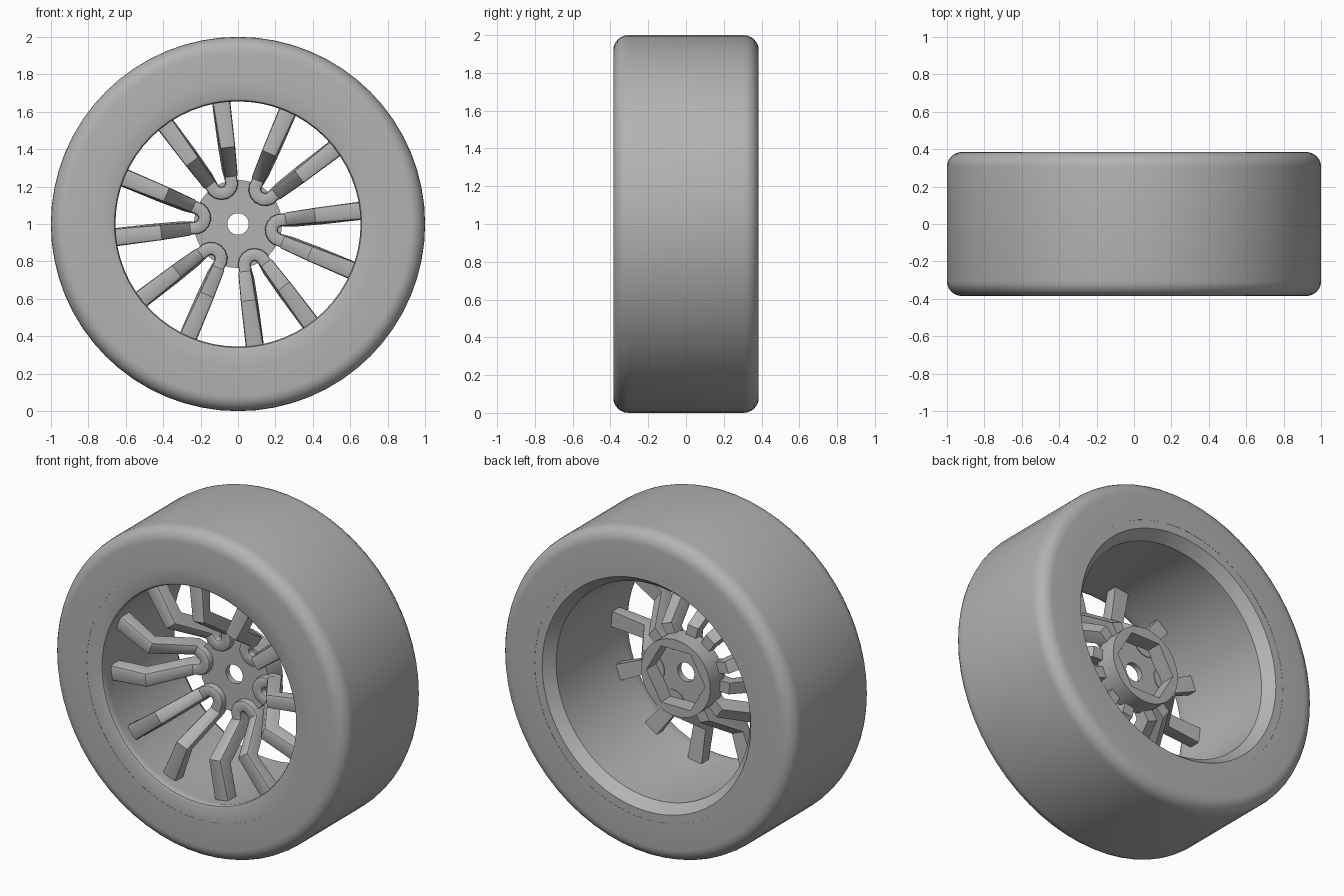
import bpy, bmesh, math
from mathutils import Vector

if "Cube" in bpy.data.objects:
    bpy.data.objects.remove(bpy.data.objects["Cube"])

CZ = 1.0  # axle height

grey = bpy.data.materials.new("grey")
grey.diffuse_color = (0.45, 0.45, 0.45, 1)
grey.use_nodes = True
grey.node_tree.nodes["Principled BSDF"].inputs["Base Color"].default_value = grey.diffuse_color


def finish(name, bm, angle=35):
    bmesh.ops.recalc_face_normals(bm, faces=bm.faces)
    me = bpy.data.meshes.new(name)
    bm.to_mesh(me)
    bm.free()
    me.materials.append(grey)
    ob = bpy.data.objects.new(name, me)
    bpy.context.collection.objects.link(ob)
    ob.location.z = CZ
    bpy.ops.object.select_all(action='DESELECT')
    bpy.context.view_layer.objects.active = ob
    ob.select_set(True)
    bpy.ops.object.shade_smooth_by_angle(angle=math.radians(angle))
    return ob


def skin(bm, rings, closed):
    """Join equal closed rings of points into a tube."""
    rows = [[bm.verts.new(p) for p in r] for r in rings]
    n = len(rows[0])
    for i in range(len(rows) if closed else len(rows) - 1):
        a, b = rows[i], rows[(i + 1) % len(rows)]
        for j in range(n):
            k = (j + 1) % n
            bm.faces.new((a[j], a[k], b[k], b[j]))
    if not closed:
        bm.faces.new(rows[0])
        bm.faces.new(rows[-1][::-1])


def lathe(name, profile, steps=64, angle=35):
    """Spin a closed (radius, y) profile round the axle."""
    bm = bmesh.new()
    rings = []
    for i in range(steps):
        t = math.tau * i / steps
        rings.append([(r * math.cos(t), y, r * math.sin(t)) for r, y in profile])
    skin(bm, rings, True)
    return finish(name, bm, angle)


def corner(cr, cy, rad, start, steps=6):
    return [(cr + rad * math.cos(math.radians(start + 90 * i / steps)),
             cy + rad * math.sin(math.radians(start + 90 * i / steps)))
            for i in range(steps + 1)]


# Tyre with rounded shoulders
lathe("tyre", [(0.76, -0.385)] + corner(0.92, -0.305, 0.08, -90)
      + corner(0.92, 0.305, 0.08, 0) + [(0.76, 0.385)])

# Rim barrel: rounded front lip, chamfered back opening
lathe("rim", [(0.76, -0.384), (0.675, -0.384), (0.661, -0.378), (0.655, -0.364),
              (0.66, -0.33), (0.66, 0.32), (0.71, 0.384), (0.76, 0.384)])


# Hub: disc with axle hole and hexagonal socket at the back
def hex_radius(t, circum=0.2):
    a = t % (math.pi / 3) - math.pi / 6
    return circum * math.cos(math.pi / 6) / math.cos(a)


bm = bmesh.new()
rings = []
for i in range(48):
    t = math.tau * i / 48
    h = hex_radius(t)
    prof = [(0.057, -0.035), (0.235, -0.035), (0.235, 0.10), (h, 0.10), (h, 0.0), (0.057, 0.0)]
    rings.append([(r * math.cos(t), y, r * math.sin(t)) for r, y in prof])
skin(bm, rings, True)
finish("hub", bm, 30)

# Twin spokes: U-shaped bar looping on the hub, both legs bending forward to the rim
HALF = 0.04                                    # half thickness
leg = [  # radial, lateral, y, half width, front offset (radial, y)
    (0.680, 0.172, -0.250, 0.049, (0.0, -1.0)),
    (0.420, 0.103, -0.270, 0.042, (-0.5, -1.0)),
    (0.270, 0.063, -0.035, 0.036, (-0.55, -1.0)),
]
stations = []
for r, s, y, w, off in leg:
    stations.append((Vector((r, s)), y, w, off, Vector((-0.26, 0.966))))
for i in range(9):                             # loop round the hub
    a = math.radians(90 + 180 * i / 8)
    d = Vector((math.cos(a), math.sin(a)))
    stations.append((Vector((0.235, 0)) + d * 0.055, -0.035, 0.034, (0, -1), d))
for r, s, y, w, off in reversed(leg):
    stations.append((Vector((r, -s)), y, w, off, Vector((-0.26, -0.966))))

# Cross-section (width factor, thickness factor), front edges rounded
section = [(-1, -1), (1, -1), (1, 0.6), (0.9, 0.88), (0.65, 1), (-0.65, 1), (-0.9, 0.88), (-1, 0.6)]

for k in range(6):
    ang = math.radians(-8 + 60 * k)
    u = Vector((math.cos(ang), math.sin(ang)))
    v = Vector((-u.y, u.x))
    bm = bmesh.new()
    rings = []
    for p, y, w, off, side in stations:
        ring = []
        for a, b in section:
            q = p + side * (a * w) + Vector((off[0] * b * HALF, 0))
            g = u * q.x + v * q.y
            ring.append((g.x, y + off[1] * b * HALF, g.y))
        rings.append(ring)
    skin(bm, rings, False)
    finish("twin_spoke_%d" % (k + 1), bm, 32)
